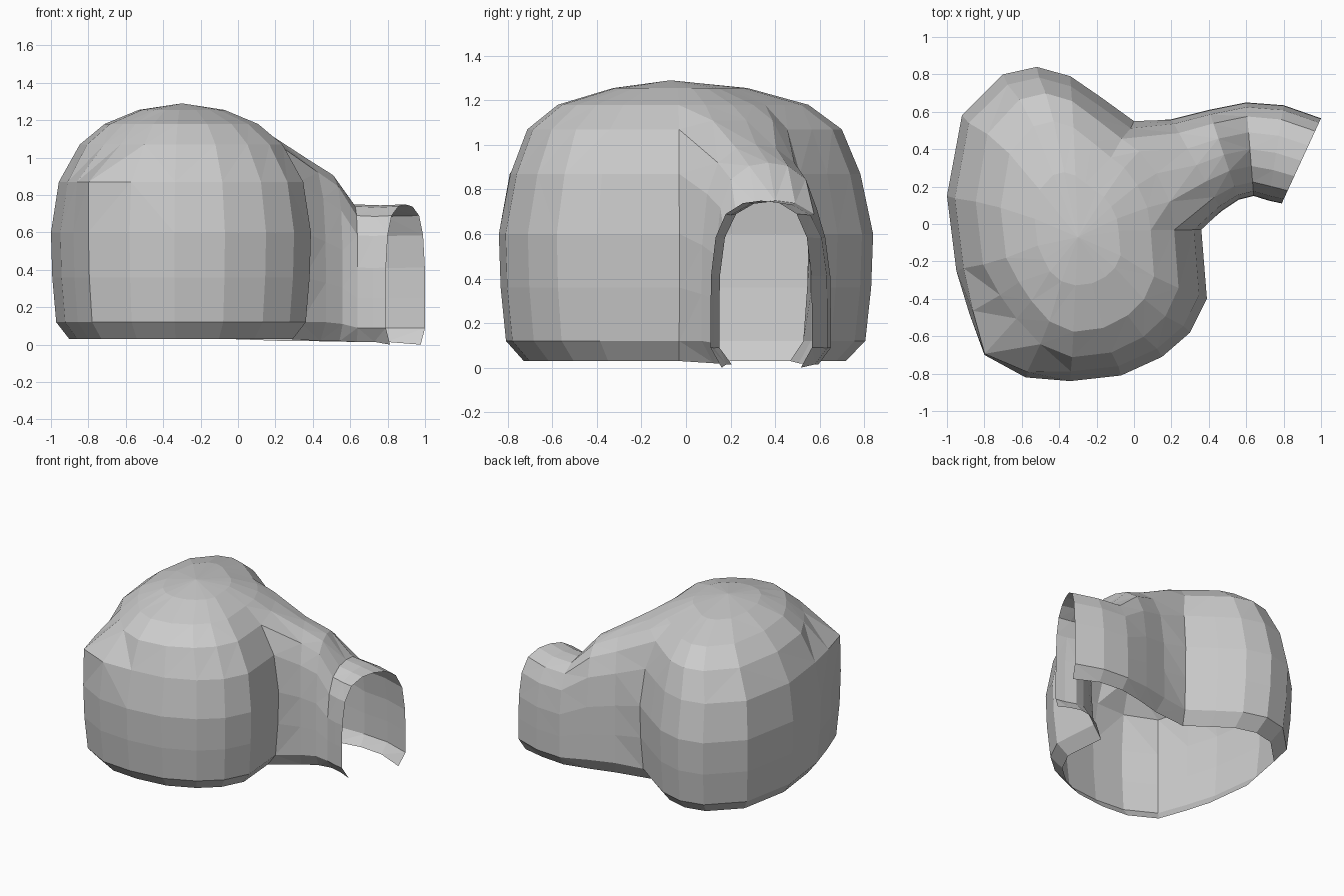
import bpy, bmesh
from mathutils import Vector

cube = bpy.data.objects.get("Cube")
if cube:
    bpy.data.objects.remove(cube, do_unlink=True)

grey = bpy.data.materials.new("plain grey")
grey.use_nodes = True
grey.diffuse_color = (0.6, 0.6, 0.6, 1)
grey.node_tree.nodes["Principled BSDF"].inputs["Base Color"].default_value = (0.6, 0.6, 0.6, 1)

CENTRE = Vector((-0.3, -0.04))
# Dome plan, anticlockwise from the back of the doorway to its front
WALL = [(0, .55), (-.18, .68), (-.34, .79), (-.52, .84), (-.7, .8), (-.92, .58),
        (-1, .15), (-.95, -.25), (-.88, -.48), (-.8, -.7), (-.58, -.82), (-.34, -.84),
        (-.07, -.81), (.15, -.71), (.3, -.58), (.39, -.4), (.36, -.03)]
SHOULDER = 9
# Plan points above the doorway
LINTEL = [(.33, .15), (.24, .33), (.12, .47)]
# Dome profile: x scale, y scale, height, inward slope of the front shoulder
PROFILE = [(.86, .86, .03, 0), (.96, .96, .12, 0), (.99, .99, .36, 0), (1, 1, .6, 0),
           (.94, .935, .87, -.06), (.78, .84, 1.07, .16), (.59, .67, 1.18, .16),
           (.33, .36, 1.255, .1)]
DOOR_RING = 5
# Tunnel half arch: share of half width, share of height
ARCH = [(.78, .02), (1, .12), (1, .33), (.99, .55), (.9, .78), (.7, .92), (.36, .985)]
# Tunnel stations: back foot, front foot, height
STATIONS = [((.2, .56), (.47, .07), 1), ((.4, .61), (.56, .13), .92),
            ((.6, .65), (.64, .15), .75), ((.8, .635), (.72, .125), .745),
            ((1, .565), (.79, .11), .75)]

bm = bmesh.new()

# Dome rings, with a sloped front shoulder and a raised lintel
plan = WALL + LINTEL
count = len(plan)
rings = []
for level, (sx, sy, z, slope) in enumerate(PROFILE):
    ring = []
    for i, p in enumerate(plan):
        near = max(0, 1 - abs(i - SHOULDER) / 2)
        offset = (Vector(p) - CENTRE) * (1 - slope * near)
        lift = 0.04 if level == DOOR_RING and i >= len(WALL) else 0
        ring.append(bm.verts.new((CENTRE.x + offset.x * sx, CENTRE.y + offset.y * sy, z + lift)))
    rings.append(ring)
for level in range(len(rings) - 1):
    low, high = rings[level], rings[level + 1]
    for i in range(count):
        if level < DOOR_RING and i >= len(WALL) - 1:
            continue
        j = (i + 1) % count
        bm.faces.new((low[i], low[j], high[j], high[i]))
crown = bm.verts.new((CENTRE.x, CENTRE.y - .03, 1.29))
for i in range(count):
    bm.faces.new((rings[-1][i], rings[-1][(i + 1) % count], crown))

# Doorway edge, from the front foot over the top to the back foot
front = len(WALL) - 1
edge = [rings[k][front] for k in range(DOOR_RING + 1)]
edge += rings[DOOR_RING][len(WALL):]
edge += [rings[k][0] for k in range(DOOR_RING, -1, -1)]

# Tunnel arches joined to the doorway
arch = [(-u, h) for u, h in ARCH] + [(0, 1)] + list(reversed(ARCH))
for back, fore, height in STATIONS:
    mid = (Vector(back) + Vector(fore)) / 2
    half = (Vector(back) - Vector(fore)) / 2
    row = []
    for u, h in arch:
        xy = mid + half * u
        row.append(bm.verts.new((xy.x, xy.y, h * height)))
    for i in range(len(row) - 1):
        bm.faces.new((edge[i], row[i], row[i + 1], edge[i + 1]))
    edge = row

# Feet of the mouth rest on the ground
for foot in (edge[0], edge[-1]):
    foot.co.z = 0

# Uneven flat facets
bmesh.ops.triangulate(bm, faces=bm.faces[:])

mesh = bpy.data.meshes.new("domed_shelter")
bm.to_mesh(mesh)
bm.free()
mesh.materials.append(grey)
shelter = bpy.data.objects.new("domed_shelter", mesh)
bpy.context.collection.objects.link(shelter)
